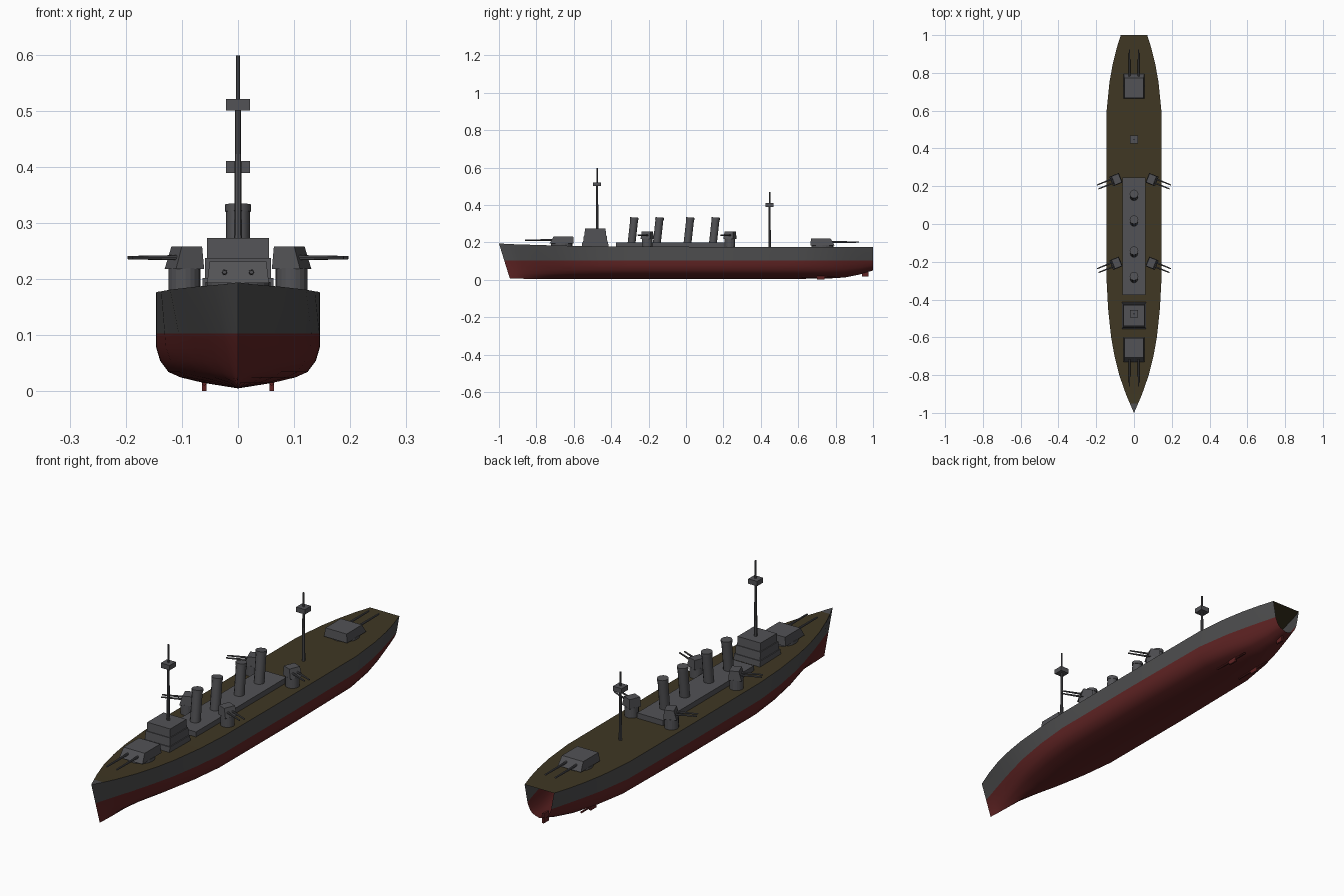
import bpy, bmesh, math
from mathutils import Matrix, Vector

cube = bpy.data.objects.get("Cube")
if cube:
    bpy.data.objects.remove(cube, do_unlink=True)


def material(name, rgb):
    m = bpy.data.materials.new(name)
    m.use_nodes = True
    colour = (*rgb, 1)
    m.diffuse_color = colour
    m.node_tree.nodes["Principled BSDF"].inputs["Base Color"].default_value = colour
    return m


GREY = material("superstructure grey", (0.085, 0.085, 0.092))
HULL = material("hull grey", (0.075, 0.075, 0.077))
RED = material("underwater red", (0.115, 0.017, 0.017))
DECK = material("deck olive brown", (0.05, 0.038, 0.017))


def finish(name, bm, mats, smooth=None):
    bmesh.ops.recalc_face_normals(bm, faces=bm.faces)
    me = bpy.data.meshes.new(name)
    bm.to_mesh(me)
    bm.free()
    for m in mats:
        me.materials.append(m)
    ob = bpy.data.objects.new(name, me)
    bpy.context.collection.objects.link(ob)
    if smooth:
        bpy.ops.object.select_all(action="DESELECT")
        ob.select_set(True)
        bpy.context.view_layer.objects.active = ob
        bpy.ops.object.shade_smooth_by_angle(angle=math.radians(smooth))
    return ob


def add_block(bm, w, y0, y1, z0, z1, side=0, front=0, back=0):
    """Box with its top pulled in at the sides, front and back."""
    lo = [(-w, y0), (w, y0), (w, y1), (-w, y1)]
    v = w - side
    hi = [(-v, y0 + front), (v, y0 + front), (v, y1 - back), (-v, y1 - back)]
    a = [bm.verts.new((x, y, z0)) for x, y in lo]
    b = [bm.verts.new((x, y, z1)) for x, y in hi]
    bm.faces.new(a[::-1])
    bm.faces.new(b)
    for i in range(4):
        j = (i + 1) % 4
        bm.faces.new((a[i], a[j], b[j], b[i]))


def add_rod(bm, start, end, r, r2=None, sides=12):
    a, b = Vector(start), Vector(end)
    d = b - a
    mat = Matrix.Translation((a + b) / 2) @ d.to_track_quat("Z", "Y").to_matrix().to_4x4()
    bmesh.ops.create_cone(bm, cap_ends=True, segments=sides, radius1=r,
                          radius2=r if r2 is None else r2, depth=d.length, matrix=mat)


def block(name, *args, mat=GREY, **kw):
    bm = bmesh.new()
    add_block(bm, *args, **kw)
    return finish(name, bm, [mat])


# Hull: stations of (y, half width, deck height, keel height, fullness)
stations = [
    (-1, 0, .194, .008, 0), (-.95, .022, .191, .006, .03), (-.9, .043, .189, .005, .1),
    (-.8, .078, .186, .005, .28), (-.7, .103, .183, .005, .48), (-.6, .121, .181, .005, .67),
    (-.45, .137, .178, .005, .88), (-.3, .145, .177, .005, 1), (.2, .146, .176, .005, 1),
    (.6, .145, .176, .005, .95), (.75, .13, .176, .006, .8), (.85, .112, .176, .012, .65),
    (.93, .092, .176, .028, .55), (1, .07, .176, .05, .5)]
# Section rows below the waterline: (height fraction, full width, fine width)
rows = [(1, 1, .62), (.75, 1, .48), (.5, .95, .34), (.3, .85, .22),
        (.2, .7, .15), (.1, .42, .08), (0, 0, 0)]
WATERLINE = .103


def section(y, w, deck, keel, full):
    pts = [(w, deck)]
    for k, fat, fine in rows:
        pts.append((w * (fine + (fat - fine) * full), keel + (WATERLINE - keel) * k))
    rake = .06 * max(0, min(1, (-y - .6) / .4))
    return [(x, y + rake * (deck - z) / deck, z) for x, z in pts]


bm = bmesh.new()
rings = []
for s in stations:
    half = section(*s)
    ring = half + [(-x, y, z) for x, y, z in half[-2::-1]]
    rings.append([bm.verts.new(p) for p in ring])
for a, b in zip(rings, rings[1:]):
    last = len(a) - 2
    for i in range(last + 1):
        f = bm.faces.new((a[i], a[i + 1], b[i + 1], b[i]))
        f.material_index = 0 if i in (0, last) else 1
bmesh.ops.remove_doubles(bm, verts=bm.verts, dist=.0001)
finish("hull", bm, [HULL, RED], 50)

# Deck, with a grey plate at the bow tip; the stern stays open below it
bm = bmesh.new()
prev = None
for y, w, z, *_ in stations:
    pair = [bm.verts.new((sx * max(w, .0005), y, z)) for sx in (-1, 1)]
    if prev:
        f = bm.faces.new((prev[0], prev[1], pair[1], pair[0]))
        f.material_index = int(y < -.94)
    prev = pair
finish("deck", bm, [DECK, HULL])

# Rudder and shaft brackets
block("rudder", .004, .94, .975, .018, .06, mat=RED)
for side, label in ((1, "left"), (-1, "right")):
    bm = bmesh.new()
    add_block(bm, .004, .7, .74, 0, .03)
    add_rod(bm, (0, .62, .014), (0, .8, .014), .004, sides=8)
    bmesh.ops.translate(bm, verts=bm.verts, vec=(side * .06, 0, 0))
    finish(f"{label}_shaft_bracket", bm, [RED])

# Midships house and stepped bridge
block("midships_house", .062, -.375, .245, .17, .199)
bm = bmesh.new()
add_block(bm, .063, -.558, -.413, .17, .202, front=.004, back=.004)
add_block(bm, .059, -.55, -.42, .202, .237, front=.004, back=.004)
add_block(bm, .055, -.543, -.427, .237, .273, front=.003, back=.003)
finish("bridge", bm, [GREY])

# Raked funnels with rims
for n, y in enumerate((-.285, -.15, .014, .15), 1):
    bm = bmesh.new()
    add_rod(bm, (0, y - .006, .195), (0, y + .008, .322), .021)
    add_rod(bm, (0, y + .008, .32), (0, y + .009, .333), .023)
    finish(f"funnel_{n}", bm, [GREY], 40)

# Masts with lookout boxes
for label, y, z0, box, top in (("fore", -.475, .27, .5, .598), ("aft", .447, .17, .389, .47)):
    bm = bmesh.new()
    add_rod(bm, (0, y, z0), (0, y, box), .007, .005, 8)
    add_rod(bm, (0, y, box), (0, y, top), .004, sides=8)
    add_block(bm, .021, y - .021, y + .021, box, box + .021)
    finish(f"{label}_mast", bm, [GREY])


def turret(name, pos, angle, half, length, z0, z1, base, reach, gap, gun, slope):
    """Twin gun turret that faces -y before it is turned."""
    bm = bmesh.new()
    add_rod(bm, (0, 0, base), (0, 0, z0 + .002), half * 1.05, sides=20)
    add_block(bm, half, -length, length, z0, z1, side=half * .08, front=slope, back=.003)
    mid = z0 + (z1 - z0) * .5
    for sx in (-gap, gap):
        add_rod(bm, (sx, -length * .6, mid), (sx, -reach * .7, mid), gun * 1.25, gun, 8)
        add_rod(bm, (sx, -reach * .7, mid), (sx, -reach, mid), gun, gun * .85, 8)
    bm.transform(Matrix.Translation((*pos, 0)) @ Matrix.Rotation(angle, 4, "Z"))
    finish(name, bm, [GREY])


# Main and secondary turrets
main = dict(half=.055, length=.065, reach=.195, gap=.024, gun=.0042, slope=.022, base=.16)
turret("fore_turret", (0, -.665), 0, z0=.193, z1=.231, **main)
turret("aft_turret", (0, .73), math.pi, z0=.183, z1=.22, **main)
for end, y in (("fore", -.208), ("aft", .235)):
    for side, label in ((1, "left"), (-1, "right")):
        turret(f"{end}_{label}_side_turret", (side * .0955, y), side * math.radians(68),
               half=.027, length=.027, z0=.218, z1=.258, base=.17, reach=.104,
               gap=.011, gun=.0036, slope=.012)
